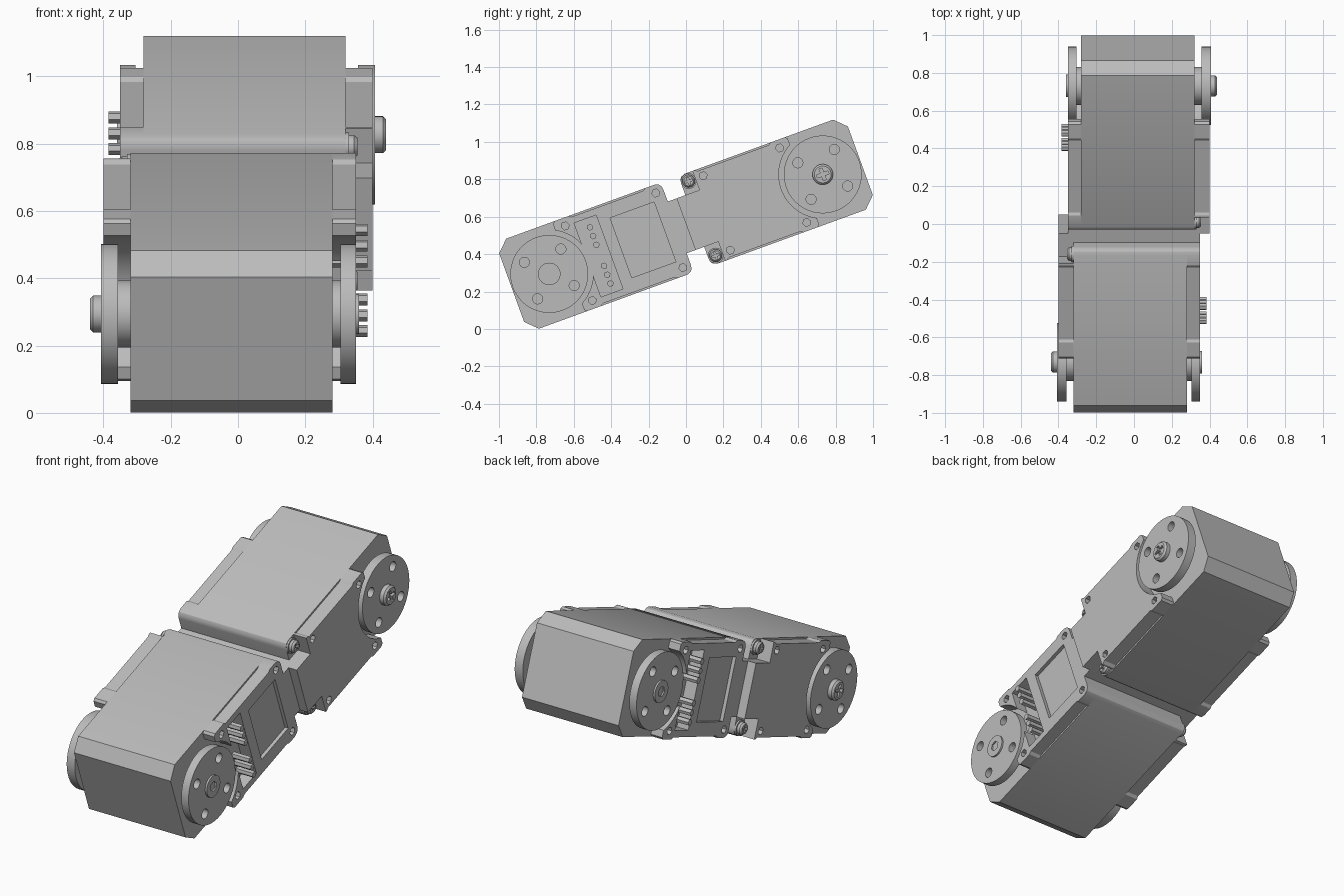
import bpy, bmesh, math
from mathutils import Matrix, Vector

cube = bpy.data.objects.get("Cube")
if cube:
    bpy.data.objects.remove(cube, do_unlink=True)

grey = bpy.data.materials.new("machine_grey")
grey.use_nodes = True
colour = (0.5, 0.5, 0.5, 1)
grey.diffuse_color = colour
grey.node_tree.nodes["Principled BSDF"].inputs["Base Color"].default_value = colour

# Parts are drawn flat: x across, u along the servo, w through its height
HALF_W = 0.256
AXLE = 0.778
parts = []


def prism(outline, x0, x1):
    return [(x0, u, w) for u, w in outline], [(x1, u, w) for u, w in outline]


def box(u0, u1, w0, w1, x0, x1):
    return prism([(u0, w0), (u1, w0), (u1, w1), (u0, w1)], x0, x1)


def disc(u, w, r, x0, x1, n=48, r1=None):
    def ring(x, rad):
        return [(x, u + rad * math.cos(2 * math.pi * i / n),
                 w + rad * math.sin(2 * math.pi * i / n)) for i in range(n)]
    return ring(x0, r), ring(x1, r1 or r)


def both_sides(half):
    """Mirror an upper outline to the underside."""
    return half + [(u, -w) for u, w in reversed(half)]


def build(name, solids):
    bm = bmesh.new()
    for low, high in solids:
        a = [bm.verts.new(p) for p in low]
        b = [bm.verts.new(p) for p in high]
        bm.faces.new(a)
        bm.faces.new(b[::-1])
        for i in range(len(a)):
            j = (i + 1) % len(a)
            bm.faces.new((a[j], a[i], b[i], b[j]))
    bmesh.ops.recalc_face_normals(bm, faces=bm.faces)
    mesh = bpy.data.meshes.new(name)
    bm.to_mesh(mesh)
    bm.free()
    mesh.materials.append(grey)
    ob = bpy.data.objects.new(name, mesh)
    bpy.context.collection.objects.link(ob)
    return ob


def part(name, solids, cuts=()):
    ob = build(name, solids)
    bpy.ops.object.select_all(action='DESELECT')
    bpy.context.view_layer.objects.active = ob
    ob.select_set(True)
    if cuts:
        cutter = build("cutter", cuts)
        cutter.hide_render = True
        mod = ob.modifiers.new("cut", 'BOOLEAN')
        mod.object = cutter
        mod.operation = 'DIFFERENCE'
        mod.solver = 'EXACT'
        mod.use_self = True
        bpy.ops.object.modifier_apply(modifier=mod.name)
        bpy.data.objects.remove(cutter, do_unlink=True)
    bpy.ops.object.shade_smooth_by_angle(angle=math.radians(30))
    parts.append(ob)
    return ob


def cross(u, w, size, x0, x1):
    t = size * 0.25
    return [box(u - size, u + size, w - t, w + t, x0, x1),
            box(u - t, u + t, w - size, w + size, x0, x1)]


# Body: rounded inner end, chamfered outer end
inner = [(0.05, 0.215), (0.054, 0.235), (0.064, 0.248), (0.085, HALF_W)]
part("body", [prism(both_sides(inner + [(0.93, HALF_W), (0.992, 0.195)]), -0.28, 0.32)])

# Side covers with corner pads, scooped out around the horns
cover = both_sides(inner + [(0.14, HALF_W), (0.155, 0.246), (0.56, 0.246),
                            (0.575, HALF_W), (0.655, HALF_W), (0.668, 0.245)])


def bolt_holes(positions, x0, x1):
    return [disc(u, s * 0.212, 0.022, x0, x1, 6) for u in positions for s in (1, -1)]


scoop = disc(AXLE, 0, 0.235, -0.5, 0.5, 64)
notches = [box(0, 0.13, min(s * 0.147, s * 0.4), max(s * 0.147, s * 0.4), 0.3, 0.5)
           for s in (1, -1)]
part("front_cover", [prism(cover, 0.32, 0.4)],
     [scoop] + notches + bolt_holes((0.175, 0.61), 0.375, 0.45))
slot = box(0.435, 0.56, -0.21, 0.21, -0.5, -0.2)
pocket = box(0.12, 0.37, -0.17, 0.17, -0.5, -0.33)
part("back_cover", [prism(cover, -0.35, -0.28)],
     [scoop, slot, pocket] + bolt_holes((0.095, 0.61), -0.4, -0.325))

# Tongue that meets the second servo
part("joint_block", [box(0, 0.05, -0.147, 0.147, -0.35, 0.4)])

# Connector pins
part("connector_pins", [disc(0.488, s * w, 0.018, -0.385, -0.28, 6)
                        for s in (1, -1) for w in (0.06, 0.11, 0.16)])

# Mounting screws in the notches
for s, side in ((1, "upper"), (-1, "lower")):
    part(side + "_screw_boss", [disc(0.092, s * 0.212, 0.042, 0.3, 0.33, 24)])
    part(side + "_screw", [disc(0.092, s * 0.212, 0.034, 0.33, 0.345, 24),
                           disc(0.092, s * 0.212, 0.034, 0.345, 0.355, 24, 0.026)],
         cross(0.092, s * 0.212, 0.02, 0.343, 0.4))


# Drive horn and idler horn, each with four holes
def horn_holes(x0, x1):
    r = 0.147 * math.sqrt(0.5)
    return [disc(AXLE + a * r, b * r, 0.027, x0, x1, 20) for a in (1, -1) for b in (1, -1)]


part("drive_hub", [disc(AXLE, 0, 0.1, 0.32, 0.358)])
part("drive_horn", [disc(AXLE, 0, 0.208, 0.357, 0.407, 64)], horn_holes(0.3, 0.5))
part("drive_cap", [disc(AXLE, 0, 0.055, 0.407, 0.43),
                   disc(AXLE, 0, 0.055, 0.43, 0.44, 48, 0.045)],
     cross(AXLE, 0, 0.033, 0.422, 0.5))
part("idler_hub", [disc(AXLE, 0, 0.1, -0.306, -0.28)])
part("idler_horn", [disc(AXLE, 0, 0.208, -0.35, -0.305, 64)], horn_holes(-0.5, -0.2))
part("idler_cap", [disc(AXLE, 0, 0.06, -0.36, -0.35)],
     [disc(AXLE, 0, 0.028, -0.4, -0.352, 6)])

# Tilt the servo, then add its twin turned half way round
tilt = Matrix.Translation(Vector((0, 0, 0.56))) @ Matrix.Rotation(math.radians(20), 4, 'X')
for ob in parts:
    twin = ob.copy()
    twin.data = ob.data.copy()
    twin.name = "second_" + ob.name
    bpy.context.collection.objects.link(twin)
    twin.data.transform(tilt @ Matrix.Rotation(math.pi, 4, 'Z'))
    ob.data.transform(tilt)
